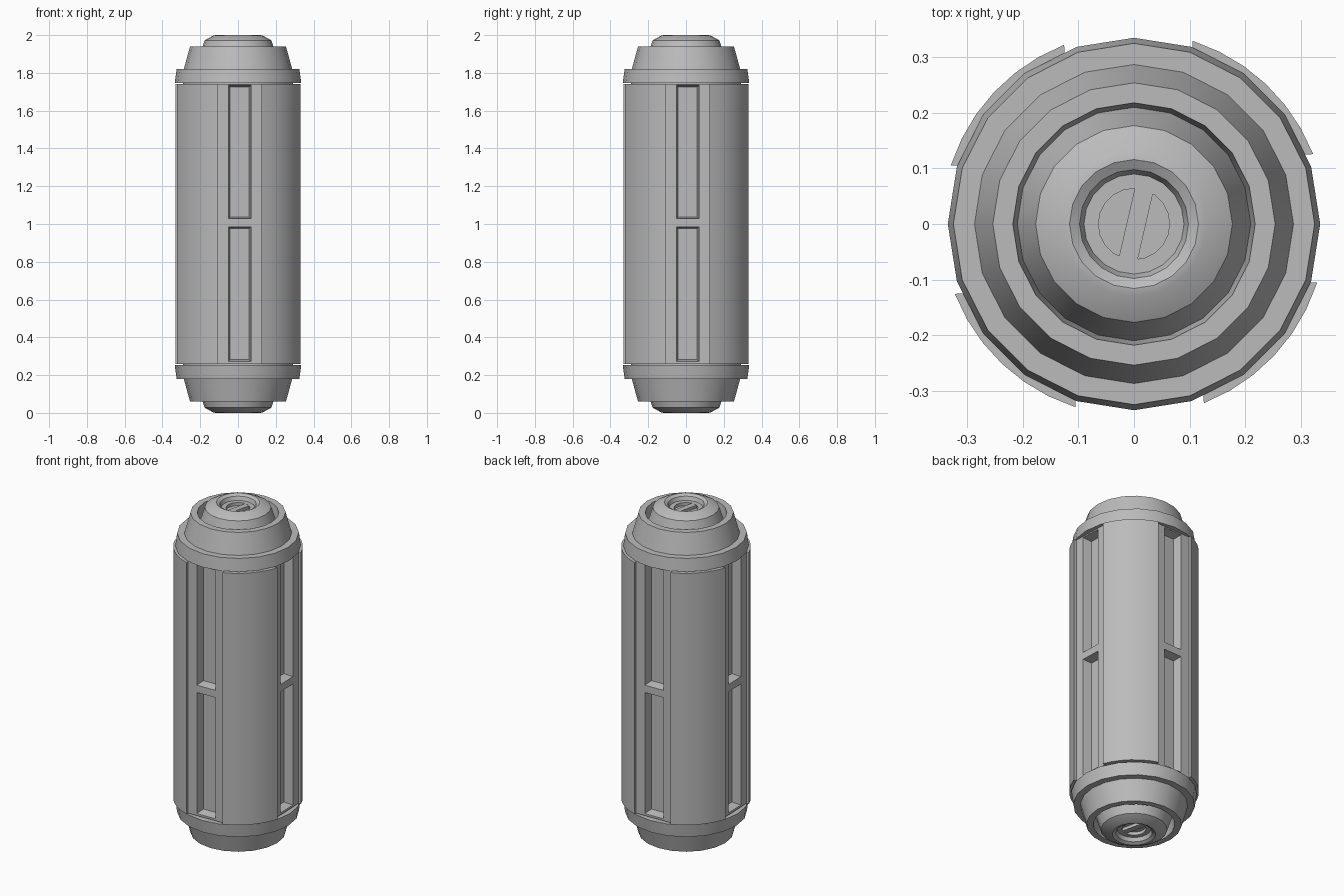
import bpy, bmesh
from math import sin, cos, pi, radians

cube = bpy.data.objects.get("Cube")
if cube:
    bpy.data.objects.remove(cube, do_unlink=True)

GREY = (0.5, 0.5, 0.5, 1)
metal = bpy.data.materials.new("grey metal")
metal.use_nodes = True
metal.diffuse_color = GREY
metal.node_tree.nodes["Principled BSDF"].inputs["Base Color"].default_value = GREY


def finish(bm, name):
    bmesh.ops.recalc_face_normals(bm, faces=bm.faces)
    mesh = bpy.data.meshes.new(name)
    bm.to_mesh(mesh)
    bm.free()
    mesh.materials.append(metal)
    obj = bpy.data.objects.new(name, mesh)
    bpy.context.collection.objects.link(obj)
    bpy.ops.object.select_all(action='DESELECT')
    obj.select_set(True)
    bpy.context.view_layer.objects.active = obj
    bpy.ops.object.shade_smooth_by_angle(angle=radians(30))
    return obj


def flip_end(bm, top):
    """Turn a part built for the top end over to the bottom end."""
    if not top:
        for v in bm.verts:
            v.co.y, v.co.z = -v.co.y, 2 - v.co.z


# Main body: four raised curved panels with flat window columns between them
half_gap = radians(19.5)
outline, window_cols = [], []
for quarter in range(4):
    turn = quarter * pi / 2 + radians(1.8)
    c, s = cos(turn), sin(turn)
    pts = [(0.31, y) for y in (-0.115, -0.06, 0.06, 0.115)]
    steps = 6
    for i in range(steps + 1):
        a = half_gap + (pi / 2 - 2 * half_gap) * i / steps
        pts.append((0.346 * cos(a), 0.346 * sin(a)))
    window_cols.append(len(outline) + 1)
    outline += [(x * c - y * s, x * s + y * c) for x, y in pts]

bm = bmesh.new()
levels = (0.26, 0.272, 0.985, 1.028, 1.735, 1.742)
rows = [[bm.verts.new((x, y, z)) for x, y in outline] for z in levels]
windows, n = [], len(outline)
for r in range(len(levels) - 1):
    for i in range(n):
        j = (i + 1) % n
        face = bm.faces.new((rows[r][i], rows[r][j], rows[r + 1][j], rows[r + 1][i]))
        if i in window_cols and r in (1, 3):
            windows.append(face)
bm.faces.new(rows[0][::-1])
bm.faces.new(rows[-1])
bmesh.ops.recalc_face_normals(bm, faces=bm.faces)
bmesh.ops.inset_individual(bm, faces=windows, thickness=0.014, depth=-0.05)
finish(bm, "windowed_body")

# End cap profile, from the recessed disc outwards and down to the hidden neck
profile = [(0.064, 1.95), (0.064, 1.968), (0.09, 1.968), (0.098, 1.99), (0.116, 2.0),
           (0.13, 1.998), (0.177, 1.972), (0.21, 1.87), (0.218, 1.94),
           (0.254, 1.94), (0.287, 1.82), (0.325, 1.82), (0.335, 1.746),
           (0.29, 1.746), (0.29, 1.735)]
SIDES = 20
for end in ("top", "bottom"):
    bm = bmesh.new()
    rings = [[bm.verts.new((r * cos(2 * pi * k / SIDES), r * sin(2 * pi * k / SIDES), z))
              for k in range(SIDES)] for r, z in profile]
    for a, b in zip(rings, rings[1:]):
        for k in range(SIDES):
            m = (k + 1) % SIDES
            bm.faces.new((a[k], b[k], b[m], a[m]))
    bm.faces.new(rings[0])
    bm.faces.new(rings[-1])
    flip_end(bm, end == "top")
    finish(bm, end + "_end_cap")

    # Diagonal bar across the round recess
    bm = bmesh.new()
    bmesh.ops.create_cube(bm, size=1)
    tilt = radians(-13)
    for v in bm.verts:
        x, y = v.co.x * 0.034, v.co.y * 0.13
        v.co = (x * cos(tilt) - y * sin(tilt) + 0.004,
                x * sin(tilt) + y * cos(tilt), 1.9575 + v.co.z * 0.02)
    flip_end(bm, end == "top")
    finish(bm, end + "_slot_bar")
